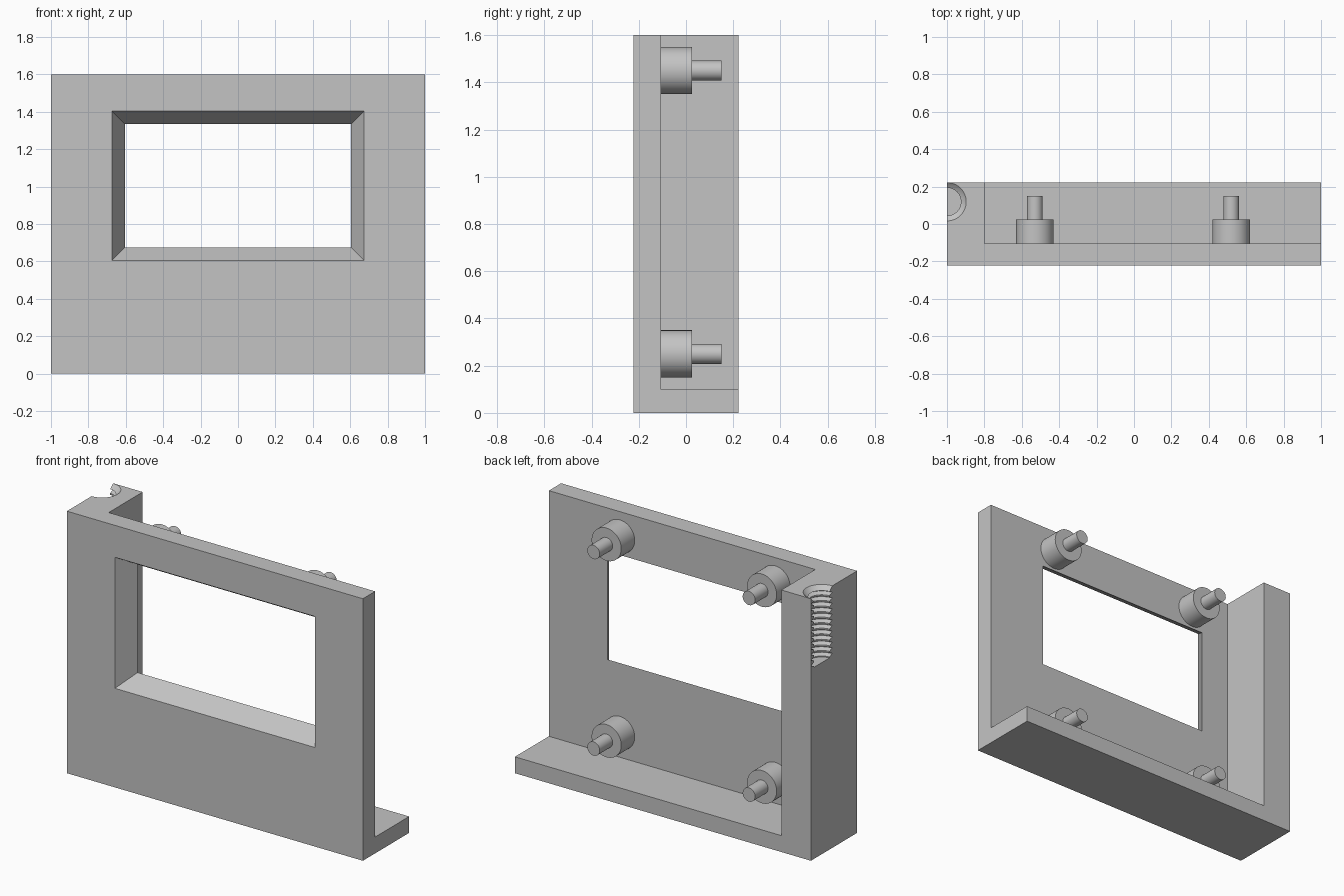
import bpy, bmesh, math
from mathutils import Matrix

if "Cube" in bpy.data.objects:
    bpy.data.objects.remove(bpy.data.objects["Cube"])

grey = bpy.data.materials.new("light grey")
grey.use_nodes = True
grey.diffuse_color = (0.55, 0.55, 0.55, 1)
grey.node_tree.nodes["Principled BSDF"].inputs["Base Color"].default_value = grey.diffuse_color


def finish(name, bm):
    bmesh.ops.recalc_face_normals(bm, faces=bm.faces)
    mesh = bpy.data.meshes.new(name)
    bm.to_mesh(mesh)
    bm.free()
    mesh.materials.append(grey)
    obj = bpy.data.objects.new(name, mesh)
    bpy.context.collection.objects.link(obj)
    return obj


def loft(name, rings):
    """Closed solid through a list of vertex rings."""
    bm = bmesh.new()
    loops = [[bm.verts.new(p) for p in ring] for ring in rings]
    for a, b in zip(loops, loops[1:]):
        for i in range(len(a)):
            j = (i + 1) % len(a)
            bm.faces.new((a[i], a[j], b[j], b[i]))
    bm.faces.new(loops[0])
    bm.faces.new(loops[-1])
    return finish(name, bm)


def rect(x0, x1, z0, z1, y):
    return [(x0, y, z0), (x1, y, z0), (x1, y, z1), (x0, y, z1)]


def box(name, x0, x1, y0, y1, z0, z1):
    return loft(name, [rect(x0, x1, z0, z1, y) for y in (y0, y1)])


def smooth(obj):
    bpy.ops.object.select_all(action='DESELECT')
    obj.select_set(True)
    bpy.context.view_layer.objects.active = obj
    bpy.ops.object.shade_smooth_by_angle(angle=math.radians(30))


def cut(obj, cutter):
    mod = obj.modifiers.new(cutter.name, 'BOOLEAN')
    mod.operation = 'DIFFERENCE'
    mod.solver = 'EXACT'
    mod.object = cutter
    bpy.context.view_layer.objects.active = obj
    bpy.ops.object.modifier_apply(modifier=mod.name)
    bpy.data.objects.remove(cutter)


# Panel with side wall and bottom lip, hollowed from one block
HALF, BACK, PLATE, TOP = 1.0, 0.223, -0.105, 1.6
body = box("panel_body", -HALF, HALF, -BACK, BACK, 0, TOP)
cut(body, box("pocket", -0.8, 1.2, PLATE, 0.5, 0.1, 2))


# Window opening tapering towards the back
def window_ring(y):
    inset = 0.07 * (y + BACK) / (PLATE + BACK)
    return rect(-0.675 + inset, 0.675 - inset, 0.605 + inset, 1.405 - inset, y)


cut(body, loft("window", [window_ring(y) for y in (-BACK - 0.05, PLATE + 0.05)]))

# Threaded bore with countersunk mouth, open on the outer side of the wall
BOTTOM, TURNS, PITCH = 1.17, 12, 0.034
profile = [(0.075, BOTTOM)]
for k in range(TURNS):
    z = BOTTOM + PITCH * k
    profile += [(0.075, z + 0.006), (0.1, z + 0.017), (0.1, z + 0.02), (0.075, z + 0.031)]
profile += [(0.078, 1.576), (0.103, TOP), (0.103, TOP + 0.05)]


def circle(r, z, n=32):
    turn = 2 * math.pi / n
    return [(-HALF + r * math.cos(i * turn), 0.119 + r * math.sin(i * turn), z)
            for i in range(n)]


cut(body, loft("threaded_bore", [circle(r, z) for r, z in profile]))
smooth(body)


# Four stepped mounting pegs on the back of the plate
def cylinder(name, x, z, radius, y0, y1):
    bm = bmesh.new()
    bmesh.ops.create_cone(bm, cap_ends=True, segments=48, radius1=radius,
                          radius2=radius, depth=y1 - y0)
    bm.transform(Matrix.Translation((x, (y0 + y1) / 2, z))
                 @ Matrix.Rotation(math.pi / 2, 4, 'X'))
    smooth(finish(name, bm))


for side, x in (("right", -0.53), ("left", 0.52)):
    for level, z in (("lower", 0.25), ("upper", 1.45)):
        cylinder(f"{level}_{side}_standoff", x, z, 0.1, PLATE - 0.01, 0.025)
        cylinder(f"{level}_{side}_pin", x, z, 0.042, 0.015, 0.15)
